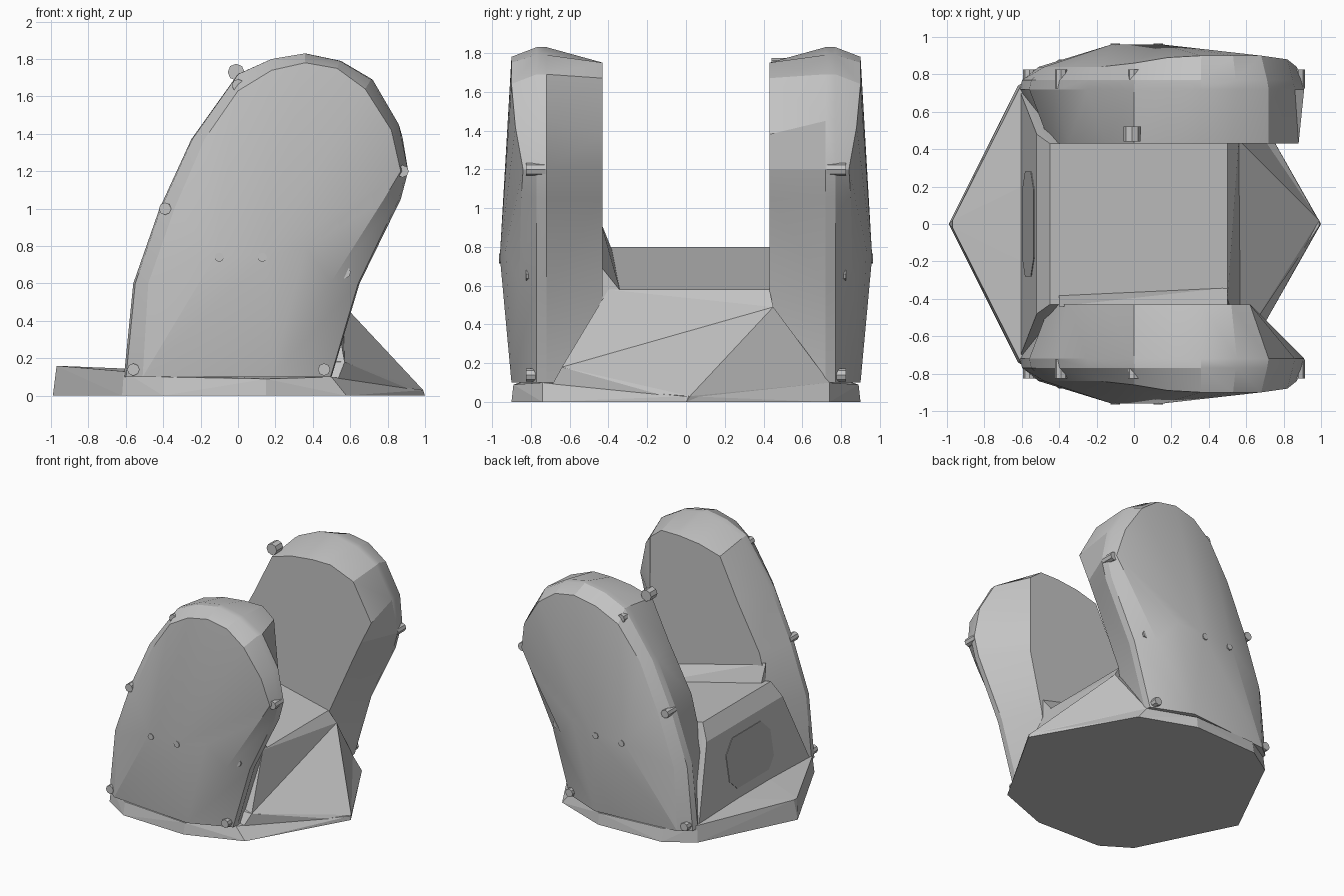
import bpy, bmesh, math
from mathutils import Matrix

cube = bpy.data.objects.get("Cube")
if cube:
    bpy.data.objects.remove(cube, do_unlink=True)


def material(name, value):
    mat = bpy.data.materials.new(name)
    mat.use_nodes = True
    color = (value, value, value, 1)
    mat.diffuse_color = color
    mat.node_tree.nodes["Principled BSDF"].inputs["Base Color"].default_value = color
    return mat


grey = material("plain_grey", 0.55)
panel_grey = material("panel_grey", 0.45)


def finish(bm, name, mat=grey, smooth=0):
    bmesh.ops.recalc_face_normals(bm, faces=bm.faces)
    mesh = bpy.data.meshes.new(name)
    bm.to_mesh(mesh)
    bm.free()
    mesh.materials.append(mat)
    obj = bpy.data.objects.new(name, mesh)
    bpy.context.collection.objects.link(obj)
    if smooth:
        bpy.ops.object.select_all(action="DESELECT")
        obj.select_set(True)
        bpy.context.view_layer.objects.active = obj
        bpy.ops.object.shade_smooth_by_angle(angle=math.radians(smooth))
    return obj


def hull(name, points, mat=grey):
    bm = bmesh.new()
    for p in points:
        bm.verts.new(p)
    result = bmesh.ops.convex_hull(bm, input=bm.verts)
    loose = {g for g in result["geom_interior"] + result["geom_unused"]
             if isinstance(g, bmesh.types.BMVert)}
    bmesh.ops.delete(bm, geom=list(loose), context="VERTS")
    return finish(bm, name, mat)


def both(points):
    return [(x, s * y, z) for x, y, z in points for s in (1, -1)]


# Base plate with a point at each end
hull("base_plate", both([
    (-0.99, 0, 0), (-0.97, 0.02, 0.16), (-0.62, 0.74, 0), (-0.61, 0.73, 0.13),
    (-0.4, 0.88, 0), (-0.4, 0.86, 0.1), (0.15, 0.9, 0), (0.15, 0.89, 0.09),
    (0.58, 0.74, 0), (0.5, 0.74, 0.1), (1, 0, 0), (0.99, 0.01, 0.03)]))

# Lopsided ramp running down to the +x point, and the steep step above it
high = (0.56, 0.45, 0.49)
low = (0.57, -0.64, 0.18)
hull("front_ramp", [
    high, low, (1, 0, 0), (0.99, 0.02, 0.03), (0.45, 0.45, 0.49),
    (0.45, -0.64, 0.18), (0.5, 0.74, 0.1), (0.5, 0.74, 0), (0.5, -0.74, 0)])
hull("front_step", [
    high, low, (0.5, 0.43, 0.58), (0.5, -0.4, 0.58),
    (0.4, 0.43, 0.4), (0.4, -0.6, 0.18)])

# Block between the arms, its top sloping towards +x
hull("centre_block", both([
    (-0.61, 0.71, 0.1), (-0.52, 0.48, 0.68), (-0.45, 0.43, 0.8),
    (0.5, 0.43, 0.58), (0.5, 0.43, 0.05), (-0.61, 0.71, 0.05)]))

# Fillet where the block meets the front arm
hull("block_fillet", [
    (-0.4, -0.44, 0.93), (-0.4, -0.38, 0.78), (-0.4, -0.44, 0.7),
    (0.5, -0.44, 0.7), (0.5, -0.34, 0.575), (0.5, -0.44, 0.5)])

# Hatch lying on the sloped end of the block
hatch = []
for y, z in [(0.28, 0.3), (0.28, 0.5), (0.18, 0.6), (0.2, 0.22)]:
    x = -0.61 + (z - 0.1) * 0.155
    hatch += [(x - 0.004, y, z), (x + 0.004, y, z)]
hull("end_hatch", both(hatch), panel_grey)

# Arm outlines in x and z, from the rear foot over the top to the front foot
RIM = [(-0.61, 0.1), (-0.56, 0.6), (-0.42, 1.0), (-0.25, 1.37), (0, 1.72),
       (0.18, 1.8), (0.36, 1.83), (0.55, 1.79), (0.72, 1.69), (0.86, 1.45),
       (0.91, 1.2), (0.87, 1.05), (0.65, 0.6), (0.5, 0.1)]
INNER = [(-0.45, 0.1), (-0.45, 0.6), (-0.35, 1.0), (-0.15, 1.37), (0, 1.68),
         (0.18, 1.73), (0.36, 1.75), (0.52, 1.75), (0.72, 1.67), (0.88, 1.38),
         (0.79, 1.2), (0.72, 1.05), (0.51, 0.58), (0.48, 0.1)]
# Outer outline also gives the distance from the middle
OUTER = [(-0.51, 0.1, 0.84), (-0.48, 0.6, 0.84), (-0.34, 1.0, 0.84),
         (-0.18, 1.37, 0.84), (0, 1.63, 0.86), (0.18, 1.74, 0.89),
         (0.36, 1.78, 0.9), (0.53, 1.75, 0.9), (0.68, 1.64, 0.9),
         (0.82, 1.42, 0.88), (0.87, 1.2, 0.84), (0.78, 1.05, 0.85),
         (0.5, 0.61, 0.86), (0.18, 0.1, 0.9)]


def arm(name, side, inner_limit):
    bm = bmesh.new()
    outlines = [[(min(x, inner_limit), z, 0.43) for x, z in INNER],
                [(x, z, 0.72) for x, z in RIM],
                [(0.15 + (x - 0.15) * 0.985, z, 0.77) for x, z in RIM],
                OUTER]
    rings = [[bm.verts.new((x, side * y, z)) for x, z, y in outline]
             for outline in outlines]
    n = len(RIM)
    for a, b in zip(rings, rings[1:]):
        for i in range(n):
            j = (i + 1) % n
            bm.faces.new((a[i], a[j], b[j], b[i]))
    bm.faces.new(rings[0])
    # Outer face fans out from a ridge of three points
    rear, mid, front = [bm.verts.new((x, side * y, z)) for x, y, z in
                        [(-0.12, 0.96, 0.75), (0.15, 0.96, 0.75), (0.36, 0.93, 0.79)]]
    owner = [rear] * 4 + [mid] * 6 + [front] * 3 + [mid]
    outer = rings[-1]
    for i in range(n):
        bm.faces.new((outer[i], outer[(i + 1) % n], owner[i]))
        if owner[i] != owner[i - 1]:
            bm.faces.new((outer[i], owner[i], owner[i - 1]))
    return finish(bm, name, smooth=20)


arm("front_arm", -1, 0.62)
arm("back_arm", 1, 0.88)


def bolt(name, x, y, z, radius, depth):
    bm = bmesh.new()
    place = Matrix.Translation((x, y, z)) @ Matrix.Rotation(math.pi / 2, 4, "X")
    bmesh.ops.create_cone(bm, cap_ends=True, segments=8, radius1=radius,
                          radius2=radius, depth=depth, matrix=place)
    finish(bm, name)


# Rim bolts and small outer pins on both arms
for side, label in ((-1, "front"), (1, "back")):
    for x, z in [(-0.56, 0.14), (-0.39, 1.0), (0, 1.66), (0.88, 1.2),
                 (0.57, 0.66), (0.46, 0.14)]:
        bolt(label + "_rim_bolt", x, side * 0.775, z, 0.033, 0.1)
    for x in (-0.1, 0.13):
        bolt(label + "_outer_pin", x, side * 0.95, 0.74, 0.025, 0.03)

# Lug on the inner top corner of the back arm
bolt("back_arm_lug", -0.01, 0.48, 1.73, 0.045, 0.08)
